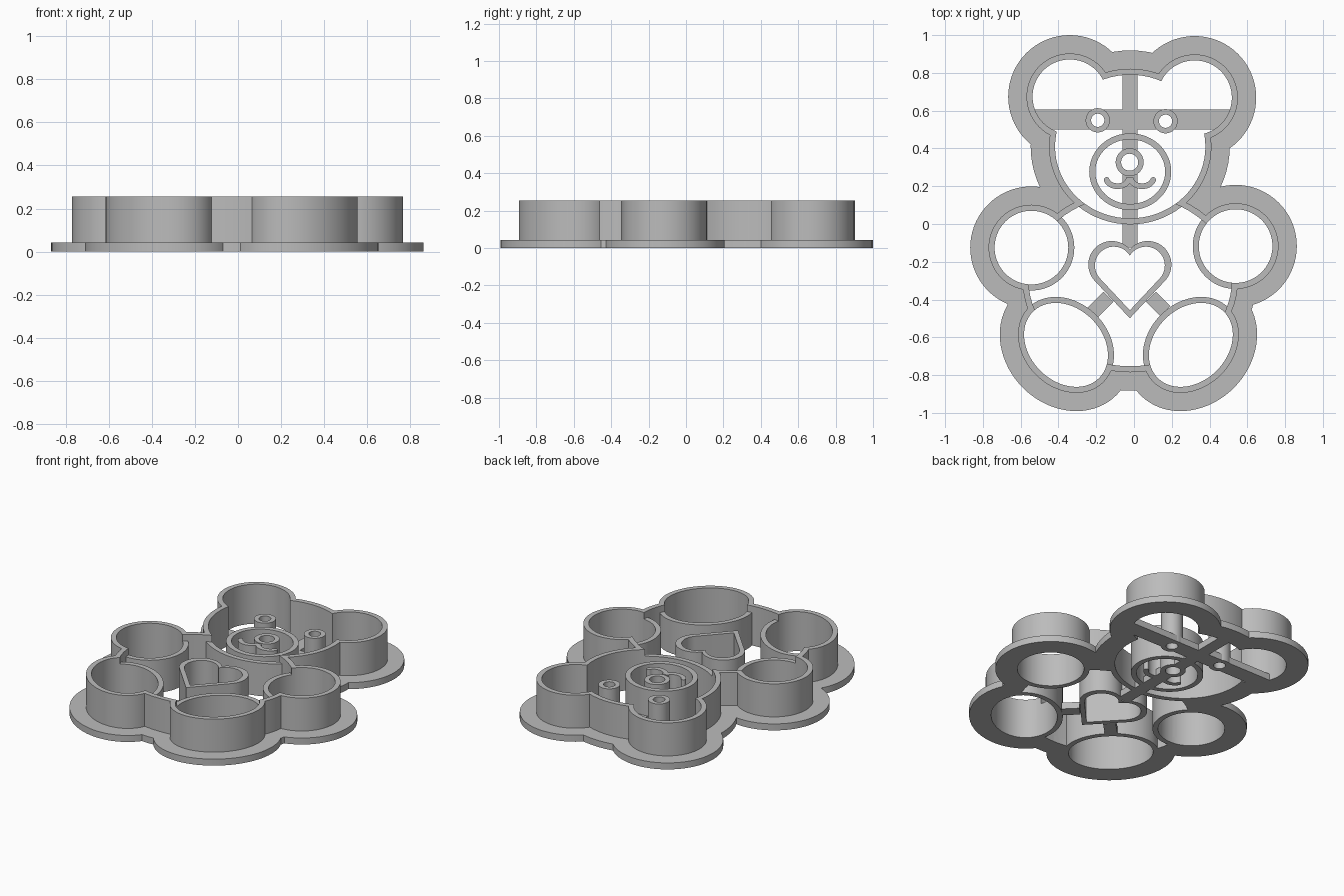
import bpy, bmesh
from math import sin, cos, pi, radians, atan2, acos, hypot

cube = bpy.data.objects.get("Cube")
if cube:
    bpy.data.objects.remove(cube, do_unlink=True)

BASE, TALL, LOW = 0.042, 0.255, 0.2125   # plate, cutting wall and stamp heights
WALL, RIM = 0.032, 0.097                 # wall thickness, plate overhang
SEG = 72

grey = bpy.data.materials.new("plain_grey")
grey.use_nodes = True
grey.diffuse_color = (0.5, 0.5, 0.5, 1)
grey.node_tree.nodes["Principled BSDF"].inputs["Base Color"].default_value = (0.5, 0.5, 0.5, 1)


def finish(name, bm):
    bmesh.ops.recalc_face_normals(bm, faces=bm.faces)
    mesh = bpy.data.meshes.new(name)
    bm.to_mesh(mesh)
    bm.free()
    mesh.materials.append(grey)
    obj = bpy.data.objects.new(name, mesh)
    bpy.context.collection.objects.link(obj)
    return obj


def prism(name, pts, z0, z1):
    bm = bmesh.new()
    low = [bm.verts.new((x, y, z0)) for x, y in pts]
    top = [bm.verts.new((x, y, z1)) for x, y in pts]
    bm.faces.new(low[::-1])
    bm.faces.new(top)
    n = len(pts)
    for i in range(n):
        j = (i + 1) % n
        bm.faces.new((low[i], low[j], top[j], top[i]))
    return finish(name, bm)


def ring(name, outer, inner, z0, z1):
    bm = bmesh.new()
    loops = [[bm.verts.new((x, y, z)) for x, y in pts]
             for pts, z in ((outer, z0), (outer, z1), (inner, z1), (inner, z0))]
    n = len(outer)
    for k in range(4):
        a, b = loops[k], loops[(k + 1) % 4]
        for i in range(n):
            j = (i + 1) % n
            bm.faces.new((a[i], a[j], b[j], b[i]))
    return finish(name, bm)


def ellipse(shape, grow=0.0):
    cx, cy, rx, ry, turn = shape
    c, s = cos(radians(turn)), sin(radians(turn))
    pts = []
    for i in range(SEG):
        t = 2 * pi * i / SEG
        u, v = (rx + grow) * cos(t), (ry + grow) * sin(t)
        pts.append((cx + u * c - v * s, cy + u * s + v * c))
    return pts


def heart(cx, cy, off, r, tip):
    # right lobe from the tip tangent up to the notch, then mirrored
    d = hypot(off, cy - tip)
    start = atan2(tip - cy, -off) + acos(r / d)
    end = acos(-off / r)
    n = 30
    right = [(off + r * cos(start + (end - start) * i / n),
              cy + r * sin(start + (end - start) * i / n)) for i in range(n + 1)]
    left = [(-x, y) for x, y in right[-2::-1]]
    return [(cx + x, y) for x, y in [(0, tip)] + right + left]


def bar(x0, y0, x1, y1, w):
    d = hypot(x1 - x0, y1 - y0)
    nx, ny = -(y1 - y0) / d * w / 2, (x1 - x0) / d * w / 2
    return [(x0 + nx, y0 + ny), (x0 - nx, y0 - ny), (x1 - nx, y1 - ny), (x1 + nx, y1 + ny)]


def combine(obj, tools, operation):
    # run exact booleans one by one and discard the tools
    for tool in tools:
        mod = obj.modifiers.new("cut", 'BOOLEAN')
        mod.operation, mod.solver, mod.object = operation, 'EXACT', tool
        bpy.context.view_layer.update()
        deps = bpy.context.evaluated_depsgraph_get()
        mesh = bpy.data.meshes.new_from_object(obj.evaluated_get(deps))
        obj.modifiers.clear()
        obj.data = mesh
        bpy.data.objects.remove(tool, do_unlink=True)
    return obj


# body regions: centre x, centre y, radius x, radius y, turn
head = (-0.02, 0.41, 0.43, 0.412, 0)
body = (-0.02, -0.30, 0.57, 0.485, 0)
limbs = {
    "right_arm": (-0.543, -0.125, 0.227, 0.227, 0),
    "left_arm": (0.538, -0.117, 0.227, 0.227, 0),
    "right_leg": (-0.36, -0.64, 0.28, 0.225, -45),
    "left_leg": (0.301, -0.64, 0.28, 0.225, 45),
}
ears = [(-0.34, 0.674, 0.229, 0.229, 0), (0.321, 0.669, 0.229, 0.229, 0)]
regions = [head, body] + list(limbs.values()) + ears


def outline(name, grow, height):
    first, *rest = [prism(name, ellipse(s, grow), 0, height) for s in regions]
    combine(first, rest, 'UNION')
    return combine(first, [prism("cutter", ellipse(s, -WALL), -0.5, 0.5) for s in regions], 'DIFFERENCE')


plate = outline("base_plate", RIM, BASE)
outline("outer_wall", 0, TALL)

# lower stamp walls inside the body
inner_lines = dict(limbs, chin=head)
for name, shape in inner_lines.items():
    line = ring(name + "_line", ellipse(shape), ellipse(shape, -WALL), 0, LOW)
    combine(line, [prism("cutter", ellipse(body, -WALL), -0.5, 0.5)], 'INTERSECT')

# support bars joined to the plate
bars = [bar(-0.56, 0.554, 0.54, 0.554, 0.105),
        bar(-0.022, 0.83, -0.022, -0.125, 0.08),
        bar(-0.135, -0.385, -0.222, -0.472, 0.074),
        bar(0.09, -0.385, 0.165, -0.46, 0.074)]
combine(plate, [prism("bar", b, 0, BASE) for b in bars], 'UNION')

# face rings, with holes through the bars
dots = {"right_eye": (-0.192, 0.549, 0.064, 0.064, 0),
        "left_eye": (0.167, 0.544, 0.064, 0.064, 0),
        "nose": (-0.023, 0.327, 0.074, 0.074, 0)}
for name, shape in dots.items():
    ring(name, ellipse(shape), ellipse(shape, -0.029), 0, LOW)
    combine(plate, [prism("cutter", ellipse(shape, -0.029), -0.5, 0.5)], 'DIFFERENCE')
snout = (-0.02, 0.277, 0.217, 0.203, 0)
ring("snout", ellipse(snout), ellipse(snout, -WALL), 0, LOW)
ring("heart", heart(-0.022, -0.215, 0.095, 0.125, -0.499),
     heart(-0.022, -0.22, 0.085, 0.10, -0.457), 0, LOW)

# mouth: two curved strokes with rounded ends
for name, side in (("right_mouth", -1), ("left_mouth", 1)):
    mid, half = [], 0.015
    pts = []
    for sign in (1, -1):
        arc = []
        for i in range(21):
            t = radians(-165 + 165 * i / 20)
            arc.append((-0.065 + (0.06 + sign * half) * cos(t), 0.245 + (0.045 + sign * half) * sin(t)))
        pts.append(arc)
    cap = []
    for i in range(1, 8):
        t = radians(195 - 180 * i / 8)
        cap.append((-0.065 + 0.06 * cos(radians(195)) + half * cos(t),
                    0.245 + 0.045 * sin(radians(195)) + half * sin(t)))
    loop = pts[0] + pts[1][::-1] + cap[::-1]
    prism(name, [(-0.022 - side * x, y) for x, y in loop], 0, LOW)

# smooth curved walls, keep the rims crisp
bpy.ops.object.select_all(action='DESELECT')
for obj in bpy.context.collection.objects:
    if obj.type == 'MESH' and grey.name in obj.data.materials:
        obj.select_set(True)
        bpy.context.view_layer.objects.active = obj
bpy.ops.object.shade_smooth_by_angle(angle=radians(30))
